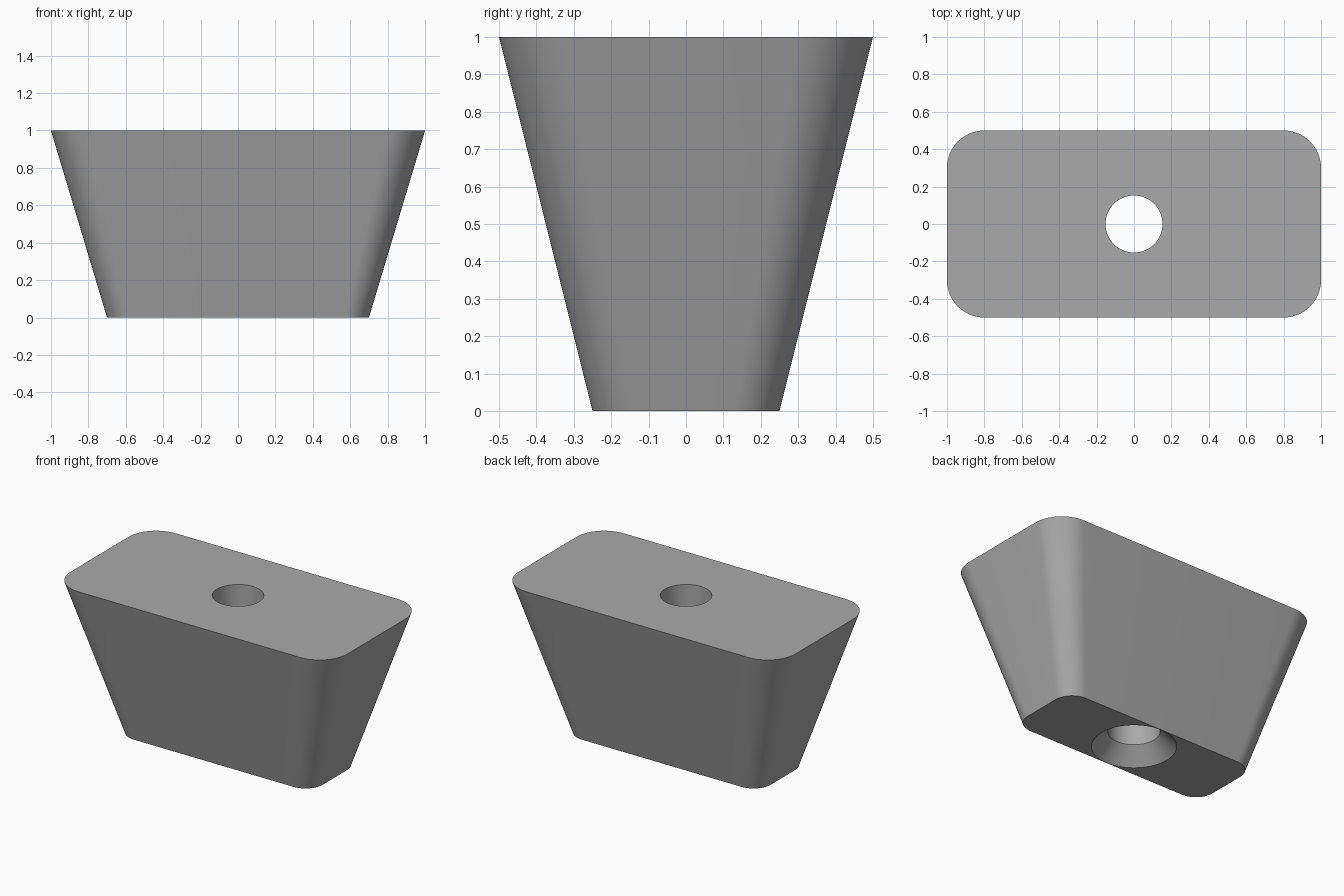
import bpy, bmesh
from math import cos, sin, pi, radians

cube = bpy.data.objects.get("Cube")
if cube:
    bpy.data.objects.remove(cube)

gray = bpy.data.materials.new("neutral gray")
gray.use_nodes = True
COLOR = (0.40, 0.40, 0.40, 1)
gray.diffuse_color = COLOR
gray.node_tree.nodes["Principled BSDF"].inputs["Base Color"].default_value = COLOR

CORNER_STEPS = 16
HOLE_SIDES = 64


def rounded_rect(bm, half_x, half_y, radius, z):
    """Ring of vertices around a rounded rectangle."""
    ring = []
    for quarter, (sx, sy) in enumerate([(1, 1), (-1, 1), (-1, -1), (1, -1)]):
        for i in range(CORNER_STEPS + 1):
            a = (quarter + i / CORNER_STEPS) * pi / 2
            ring.append(bm.verts.new((sx * (half_x - radius) + radius * cos(a),
                                      sy * (half_y - radius) + radius * sin(a), z)))
    return ring


def circle(bm, radius, z):
    return [bm.verts.new((radius * cos(2 * pi * i / HOLE_SIDES),
                          radius * sin(2 * pi * i / HOLE_SIDES), z))
            for i in range(HOLE_SIDES)]


def bridge(bm, lower, upper):
    n = len(lower)
    for i in range(n):
        j = (i + 1) % n
        bm.faces.new((lower[i], lower[j], upper[j], upper[i]))


def loop_edges(bm, ring):
    return [bm.edges.get((v, ring[i - 1])) for i, v in enumerate(ring)]


bm = bmesh.new()

# Tapered outer wall
foot = rounded_rect(bm, 0.70, 0.25, 0.125, 0)
top = rounded_rect(bm, 1.00, 0.50, 0.20, 1)
bridge(bm, foot, top)

# Screw hole with a countersink underneath
sink = circle(bm, 0.25 - 0.002, 0)
neck = circle(bm, 0.1525, 0.10)
mouth = circle(bm, 0.1525, 1)
bridge(bm, sink, neck)
bridge(bm, neck, mouth)

# Flat end faces around the hole
for outer, inner in ((foot, sink), (top, mouth)):
    bmesh.ops.triangle_fill(bm, use_beauty=True,
                            edges=loop_edges(bm, outer) + loop_edges(bm, inner))
bmesh.ops.recalc_face_normals(bm, faces=bm.faces)

mesh = bpy.data.meshes.new("tapered_foot")
bm.to_mesh(mesh)
bm.free()
mesh.materials.append(gray)
body = bpy.data.objects.new("tapered_foot", mesh)
bpy.context.collection.objects.link(body)

bpy.ops.object.select_all(action='DESELECT')
body.select_set(True)
bpy.context.view_layer.objects.active = body
bpy.ops.object.shade_smooth_by_angle(angle=radians(30))
